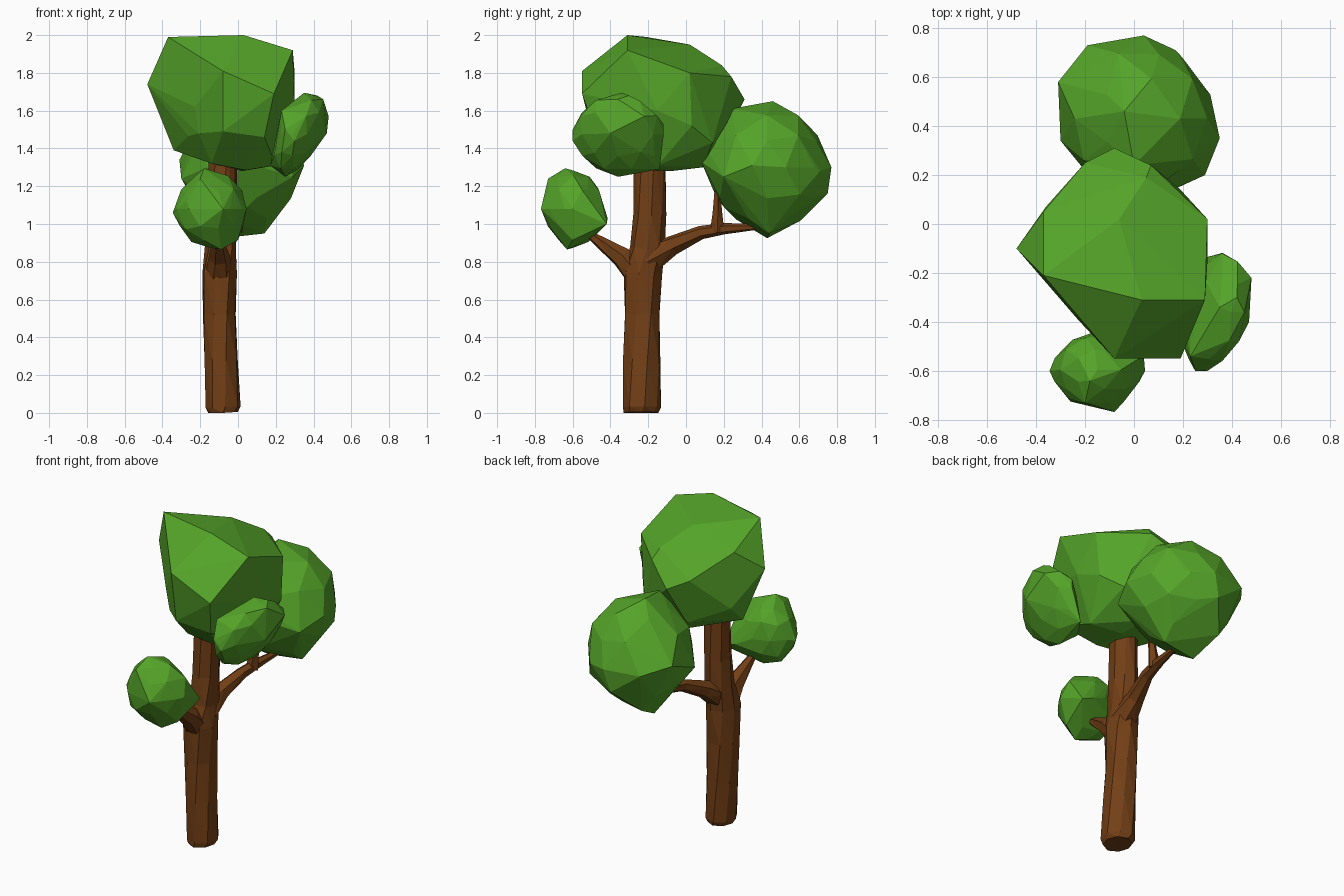
import bpy, bmesh, random
from mathutils import Vector
from math import sin, cos, pi

random.seed(4)


def material(name, rgb):
    m = bpy.data.materials.new(name)
    m.diffuse_color = (*rgb, 1)
    return m


LEAF = material("leaf_green", (0.09, 0.37, 0.022))
BARK = material("bark_brown", (0.17, 0.05, 0.008))


def finish(name, bm, mat):
    bmesh.ops.recalc_face_normals(bm, faces=bm.faces)
    me = bpy.data.meshes.new(name)
    bm.to_mesh(me)
    bm.free()
    me.materials.append(mat)
    ob = bpy.data.objects.new(name, me)
    bpy.context.collection.objects.link(ob)


def clump(name, centre, radii, corners, shear=(0, 0), jitter=0.04):
    """Faceted leaf clump: hull of a rough ellipsoid plus its protruding corners."""
    ico = bmesh.new()
    bmesh.ops.create_icosphere(ico, subdivisions=2, radius=1)
    pts = [Vector(c) for c in corners]
    for v in ico.verts:
        p = v.co * (1 + random.uniform(-jitter, jitter))
        p = Vector([p[i] * radii[i] for i in range(3)])
        p.x += shear[0] * p.z + shear[1] * p.y
        pts.append(Vector(centre) + p)
    ico.free()
    bm = bmesh.new()
    for p in pts:
        bm.verts.new(p)
    bmesh.ops.convex_hull(bm, input=bm.verts)
    bmesh.ops.delete(bm, geom=[v for v in bm.verts if not v.link_faces], context='VERTS')
    bmesh.ops.dissolve_limit(bm, angle_limit=0.09, verts=bm.verts, edges=bm.edges)
    finish(name, bm, LEAF)


def limb(name, path, sides, stretch=1.0, jitter=0.0):
    """Tapered low-poly limb along (x, y, z, radius) stations."""
    bm = bmesh.new()
    c = [Vector(p[:3]) for p in path]
    rings = []
    for i, p in enumerate(path):
        t = c[min(i + 1, len(c) - 1)] - c[max(i - 1, 0)]
        turn = Vector((0, 0, 1)).rotation_difference(t.normalized())
        ring = []
        for k in range(sides):
            a = 2 * pi * k / sides + 0.15 * i
            r = p[3] * (1 + random.uniform(-jitter, jitter))
            ring.append(bm.verts.new(c[i] + turn @ Vector((r * cos(a), r * sin(a) * stretch, 0))))
        rings.append(ring)
    for a, b in zip(rings, rings[1:]):
        for k in range(sides):
            n = (k + 1) % sides
            bm.faces.new((a[k], a[n], b[n], b[k]))
    bm.faces.new(rings[0][::-1])
    bm.faces.new(rings[-1])
    for v in bm.verts:
        v.co.z = max(v.co.z, 0)
    bmesh.ops.triangulate(bm, faces=bm.faces)
    finish(name, bm, BARK)


# Trunk
limb("trunk", [(-0.08, -0.235, 0.0, 0.082), (-0.082, -0.235, 0.03, 0.094),
               (-0.092, -0.235, 0.28, 0.091), (-0.098, -0.232, 0.52, 0.091),
               (-0.1, -0.23, 0.74, 0.092), (-0.092, -0.205, 0.87, 0.085),
               (-0.085, -0.193, 1.05, 0.08), (-0.08, -0.19, 1.4, 0.078)],
     8, stretch=1.1, jitter=0.06)

# Branches
limb("front_branch", [(-0.1, -0.23, 0.7, 0.08), (-0.1, -0.34, 0.825, 0.058),
                      (-0.11, -0.49, 0.93, 0.025), (-0.13, -0.58, 1.03, 0.02)], 6)
limb("back_branch", [(-0.09, -0.2, 0.81, 0.085), (-0.07, -0.07, 0.887, 0.053),
                     (-0.03, 0.08, 0.955, 0.036), (-0.01, 0.2, 0.975, 0.03),
                     (0.01, 0.36, 0.985, 0.018), (0.01, 0.42, 1.04, 0.014)], 6)
limb("back_twig", [(-0.015, 0.165, 0.96, 0.04), (0.0, 0.165, 1.06, 0.027),
                   (0.01, 0.165, 1.17, 0.018), (0.02, 0.2, 1.27, 0.014)], 5)

# Main crown
clump("main_crown", (-0.06, -0.12, 1.62), (0.29, 0.34, 0.29), [
    (-0.37, -0.21, 1.99), (0.03, -0.31, 2.0), (0.29, -0.31, 1.92), (-0.37, 0.05, 1.87),
    (-0.06, 0.02, 1.95), (0.05, 0.19, 1.84), (0.3, 0.02, 1.80),
    (-0.48, -0.10, 1.74), (-0.08, -0.55, 1.81), (0.19, -0.55, 1.69), (0.07, 0.24, 1.78),
    (-0.08, 0.31, 1.66), (-0.2, 0.25, 1.72), (0.3, -0.15, 1.6), (0.28, 0.03, 1.52),
    (-0.21, -0.38, 1.48), (-0.08, -0.5, 1.49), (0.14, -0.47, 1.46), (-0.34, -0.08, 1.39),
    (-0.14, -0.3, 1.32), (0.04, -0.28, 1.285), (0.2, -0.15, 1.31), (0.0, 0.09, 1.30),
    (0.02, -0.08, 1.28), (0.19, 0.14, 1.43), (-0.14, 0.19, 1.42), (-0.36, 0.07, 1.52)],
      jitter=0.02)

# Back clump
clump("back_clump", (0.02, 0.43, 1.30), (0.31, 0.32, 0.315), [
    (-0.31, 0.58, 1.34), (-0.19, 0.73, 1.3), (0.04, 0.77, 1.3), (0.17, 0.71, 1.28),
    (0.35, 0.35, 1.31), (0.29, 0.20, 1.25), (-0.3, 0.34, 1.24), (-0.04, 0.46, 1.65),
    (0.0, 0.24, 1.61), (0.05, 0.64, 1.51), (0.03, 0.08, 1.33), (0.03, 0.1, 1.41),
    (0.0, 0.75, 1.16), (-0.08, 0.43, 0.925), (-0.12, 0.61, 1.02), (0.14, 0.44, 0.95),
    (0.24, 0.4, 1.1), (0.05, 0.2, 1.09)])

# Side clump, leaning outwards
clump("side_clump", (0.325, -0.36, 1.475), (0.115, 0.235, 0.215), [
    (0.35, -0.34, 1.695), (0.42, -0.3, 1.68), (0.48, -0.22, 1.57), (0.47, -0.4, 1.48),
    (0.25, -0.6, 1.5), (0.3, -0.6, 1.44), (0.36, -0.12, 1.53), (0.25, -0.36, 1.25),
    (0.17, -0.3, 1.31), (0.28, -0.14, 1.29), (0.23, -0.54, 1.6)], shear=(0.35, 0.15))

# Front clump
clump("front_clump", (-0.15, -0.595, 1.08), (0.18, 0.155, 0.2), [
    (-0.18, -0.64, 1.295), (-0.16, -0.51, 1.25), (-0.05, -0.415, 1.03), (0.03, -0.42, 1.0),
    (-0.09, -0.63, 0.865), (-0.08, -0.768, 1.08), (-0.27, -0.71, 1.12), (-0.2, -0.73, 1.24),
    (-0.345, -0.6, 1.06), (0.045, -0.6, 1.08), (0.02, -0.55, 1.18), (0.0, -0.6, 0.915)])
